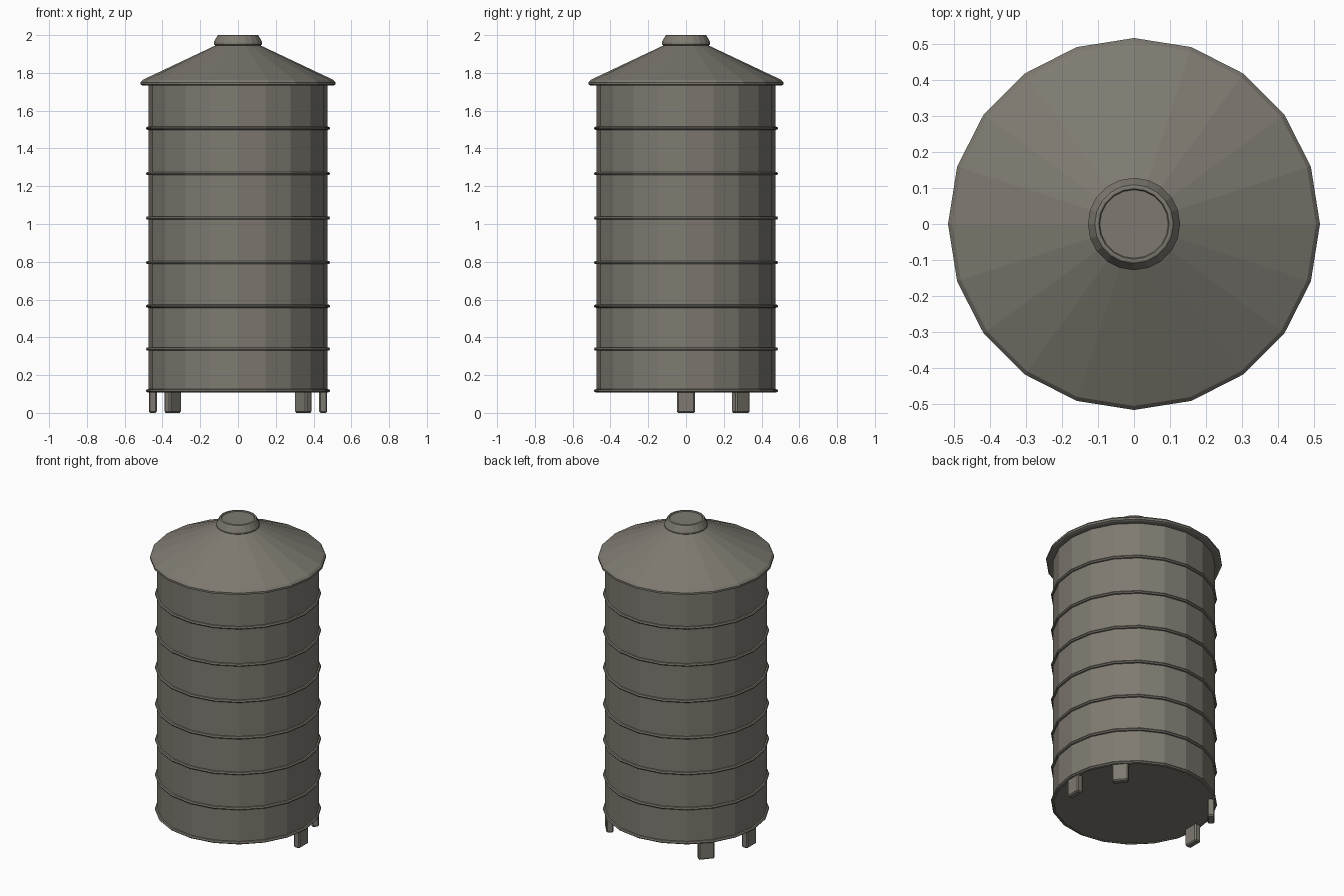
import bpy, bmesh, math
from mathutils import Matrix

if "Cube" in bpy.data.objects:
    bpy.data.objects.remove(bpy.data.objects["Cube"])

SIDES = 20


def material(name, rgb):
    m = bpy.data.materials.new(name)
    m.diffuse_color = (*rgb, 1)
    m.use_nodes = True
    m.node_tree.nodes["Principled BSDF"].inputs["Base Color"].default_value = m.diffuse_color
    return m


metal = material("weathered metal", (0.21, 0.195, 0.165))


def finish(name, bm):
    bmesh.ops.recalc_face_normals(bm, faces=bm.faces)
    me = bpy.data.meshes.new(name)
    bm.to_mesh(me)
    bm.free()
    me.materials.append(metal)
    ob = bpy.data.objects.new(name, me)
    bpy.context.collection.objects.link(ob)
    return ob


def lathe(name, profile, closed=False, sides=SIDES):
    """Revolve (radius, z) points; open profiles are capped at both ends."""
    bm = bmesh.new()
    rings = [[bm.verts.new((r * math.cos(2 * math.pi * i / sides),
                            r * math.sin(2 * math.pi * i / sides), z))
              for i in range(sides)] for r, z in profile]
    pairs = list(zip(rings, rings[1:]))
    if closed:
        pairs.append((rings[-1], rings[0]))
    else:
        bm.faces.new(rings[0])
        bm.faces.new(rings[-1])
    for a, b in pairs:
        for i in range(sides):
            j = (i + 1) % sides
            bm.faces.new((a[i], a[j], b[j], b[i]))
    return finish(name, bm)


# Tank wall
lathe("tank_body", [(0.475, 0.112), (0.475, 1.745)])

# Hoops around the wall
for n, z in enumerate((0.117, 0.338, 0.565, 0.796, 1.032, 1.267, 1.507)):
    lathe(f"hoop_{n + 1}", [(0.470, z - 0.010), (0.483, z - 0.007), (0.488, z),
                            (0.483, z + 0.007), (0.470, z + 0.010)], closed=True)

# Conical roof with overhanging rim
lathe("roof", [(0.505, 1.733), (0.516, 1.738), (0.516, 1.750),
               (0.505, 1.763), (0.105, 1.952)])

# Vent cap with shallow recessed top
lathe("vent_cap", [(0.112, 1.940), (0.128, 1.951), (0.128, 1.961), (0.109, 1.998),
                   (0.104, 2.0), (0.098, 2.0), (0.095, 1.994)])

# Feet around the back half, each turned to face outward
for n, deg in enumerate((0, 40, 140, 180)):
    bm = bmesh.new()
    bmesh.ops.create_cube(bm, size=1, matrix=Matrix.Rotation(math.radians(deg), 4, 'Z')
                          @ Matrix.Translation((0.451, 0, 0.06))
                          @ Matrix.Diagonal((0.042, 0.096, 0.12, 1)))
    bmesh.ops.bevel(bm, geom=bm.edges[:], offset=0.007, segments=1, affect='EDGES')
    finish(f"foot_{n + 1}", bm)
